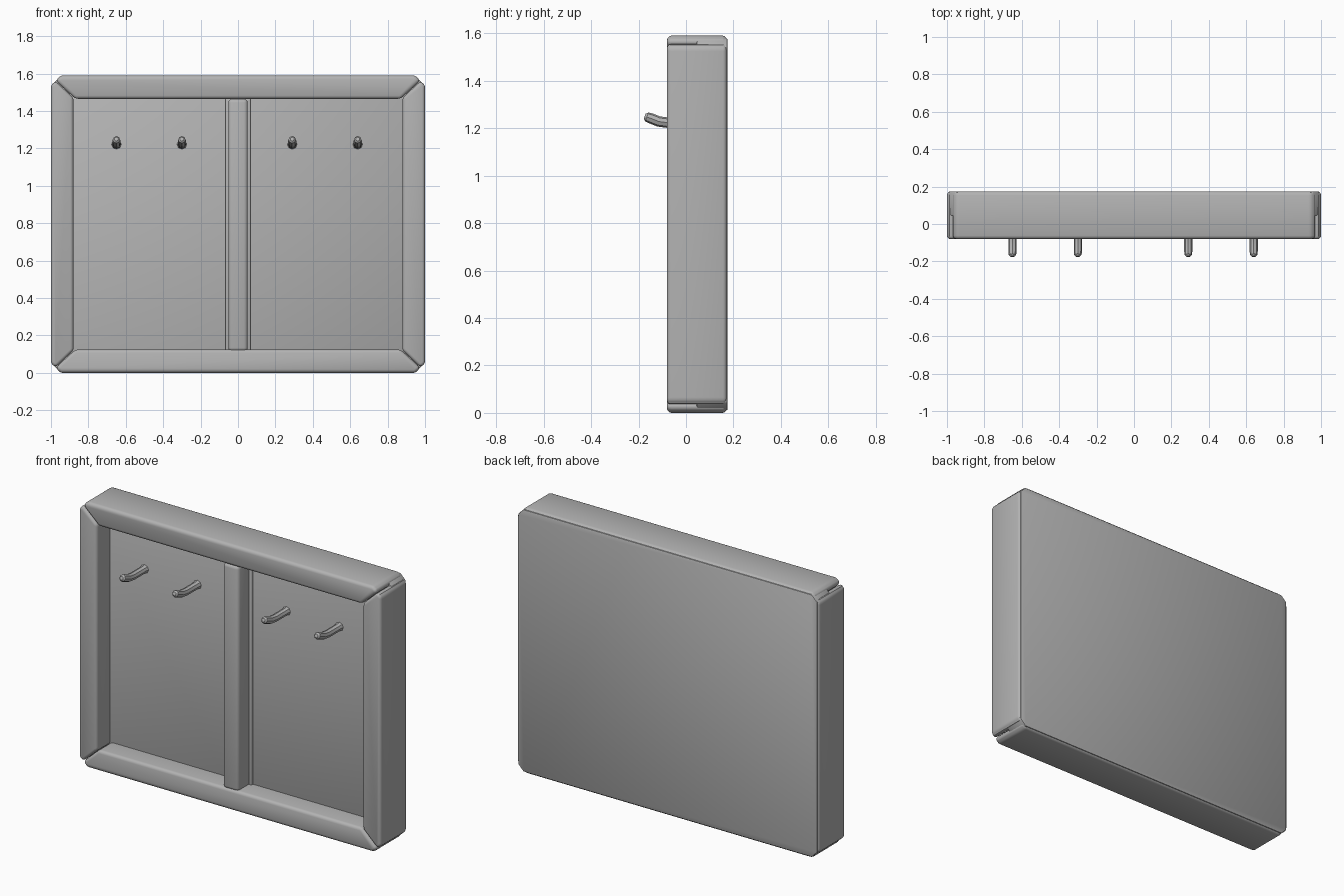
import bpy
import bmesh

old = bpy.data.objects.get("Cube")
if old:
    bpy.data.objects.remove(old, do_unlink=True)

grey = bpy.data.materials.new("plain grey")
grey.use_nodes = True
colour = (0.45, 0.45, 0.45, 1)
grey.diffuse_color = colour
grey.node_tree.nodes["Principled BSDF"].inputs["Base Color"].default_value = colour

H = 1.59          # total height
FRONT, BACK = -0.08, 0.172
PANEL = 0.045     # front face of the recessed panel


def smooth(ob):
    bpy.ops.object.select_all(action='DESELECT')
    ob.select_set(True)
    bpy.context.view_layer.objects.active = ob
    bpy.ops.object.shade_smooth_by_angle(angle=0.6)


def slab(name, outline, y0, y1, bevel, segments=3):
    """Extrude an x-z outline from y0 to y1 and round its edges."""
    bm = bmesh.new()
    face = bm.faces.new([bm.verts.new((x, y0, z)) for x, z in outline])
    ext = bmesh.ops.extrude_face_region(bm, geom=[face])
    for v in ext["geom"]:
        if isinstance(v, bmesh.types.BMVert):
            v.co.y = y1
    bmesh.ops.recalc_face_normals(bm, faces=bm.faces)
    bmesh.ops.bevel(bm, geom=bm.edges[:], offset=bevel, segments=segments,
                    profile=0.5, affect='EDGES', clamp_overlap=True)
    me = bpy.data.meshes.new(name)
    bm.to_mesh(me)
    bm.free()
    me.materials.append(grey)
    ob = bpy.data.objects.new(name, me)
    bpy.context.collection.objects.link(ob)
    smooth(ob)
    return ob


# Back panel with clipped corners
w, lo, hi, c = 0.99, 0.01, H - 0.01, 0.035
slab("back_panel", [(-w + c, lo), (w - c, lo), (w, lo + c), (w, hi - c),
                    (w - c, hi), (-w + c, hi), (-w, hi - c), (-w, lo + c)],
     PANEL, 0.175, 0.006, 2)

# Mitred frame rails, notched at the outer corners
rail = [(-0.95, 0), (0.95, 0), (0.975, 0.028), (0.87, 0.125),
        (-0.87, 0.125), (-0.975, 0.028)]
slab("bottom_rail", rail, FRONT, BACK, 0.018)
slab("top_rail", [(x, H - z) for x, z in rail], FRONT, BACK, 0.018)

# Mitred frame sides
side = [(1, 0.05), (1, H - 0.05), (0.975, H - 0.03), (0.88, H - 0.12),
        (0.88, 0.12), (0.975, 0.03)]
for name, s in (("left_side", 1), ("right_side", -1)):
    slab(name, [(s * x, z) for x, z in side], FRONT, BACK, 0.018)

# Centre divider with a stepped foot against the panel
for name, half, front, bevel in (("divider", 0.052, -0.072, 0.02),
                                 ("divider_foot", 0.068, 0.03, 0.007)):
    slab(name, [(-half, 0.115), (half, 0.115), (half, H - 0.125), (-half, H - 0.125)],
         front, PANEL + 0.05, bevel)

# Upturned pegs: (y, z, thickness factor) along each peg
path = [(PANEL + 0.02, 1.222, 1.5), (PANEL - 0.012, 1.222, 1.0),
        (-0.07, 1.222, 1.0), (-0.115, 1.228, 1.0), (-0.145, 1.24, 1.0),
        (-0.165, 1.247, 0.9), (-0.174, 1.25, 0.5)]
for i, x in enumerate((-0.65, -0.3, 0.29, 0.64), 1):
    cu = bpy.data.curves.new("peg_path", 'CURVE')
    cu.dimensions = '3D'
    cu.bevel_depth = 0.022
    cu.bevel_resolution = 2
    cu.use_fill_caps = True
    sp = cu.splines.new('POLY')
    sp.points.add(len(path) - 1)
    for p, (y, z, r) in zip(sp.points, path):
        p.co = (x, y, z, 1)
        p.radius = r
    tmp = bpy.data.objects.new("peg_path", cu)
    me = bpy.data.meshes.new_from_object(tmp)
    bpy.data.objects.remove(tmp)
    me.materials.clear()
    me.materials.append(grey)
    ob = bpy.data.objects.new(f"peg_{i}", me)
    bpy.context.collection.objects.link(ob)
    smooth(ob)
